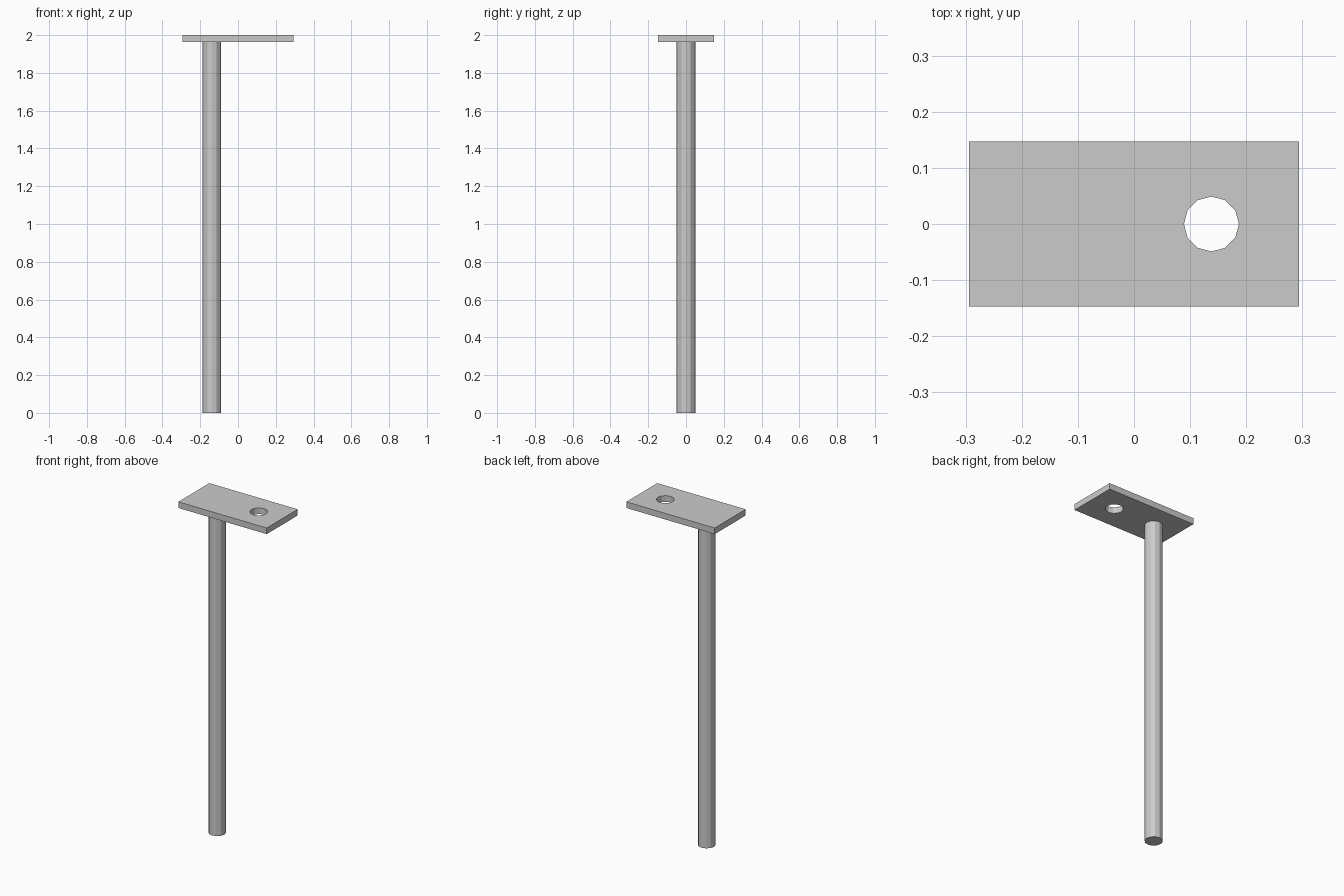
import bpy, bmesh
from math import cos, sin, pi

if "Cube" in bpy.data.objects:
    bpy.data.objects.remove(bpy.data.objects["Cube"])

RADIUS, SIDES, OFFSET = 0.049, 12, 0.138
TOP, THICK = 2.0, 0.037
HALF_X, HALF_Y = 0.294, 0.147


def ring(cx, z):
    return [(cx + RADIUS * cos(2 * pi * i / SIDES), RADIUS * sin(2 * pi * i / SIDES), z)
            for i in range(SIDES)]


def finish(name, bm):
    bmesh.ops.recalc_face_normals(bm, faces=bm.faces[:])
    mesh = bpy.data.meshes.new(name)
    bm.to_mesh(mesh)
    bm.free()
    obj = bpy.data.objects.new(name, mesh)
    bpy.context.collection.objects.link(obj)
    return obj


def extrude_up(bm, height):
    geom = bmesh.ops.extrude_face_region(bm, geom=bm.faces[:], use_keep_orig=True)["geom"]
    verts = [g for g in geom if isinstance(g, bmesh.types.BMVert)]
    bmesh.ops.translate(bm, verts=verts, vec=(0, 0, height))


# Pole: twelve-sided post ending under the plate
bm = bmesh.new()
bm.faces.new([bm.verts.new(p) for p in ring(-OFFSET, 0)])
extrude_up(bm, TOP - THICK)
finish("pole", bm)

# Top plate: rectangle with a twelve-sided through hole
bm = bmesh.new()
z = TOP - THICK
corners = [(sx * HALF_X, sy * HALF_Y, z) for sx, sy in ((-1, -1), (1, -1), (1, 1), (-1, 1))]
edges = []
for loop in (corners, ring(OFFSET, z)):
    vs = [bm.verts.new(p) for p in loop]
    edges += [bm.edges.new((vs[i - 1], vs[i])) for i in range(len(vs))]
bmesh.ops.triangle_fill(bm, edges=edges, use_beauty=True, normal=(0, 0, 1))
extrude_up(bm, THICK)
finish("top_plate", bm)
